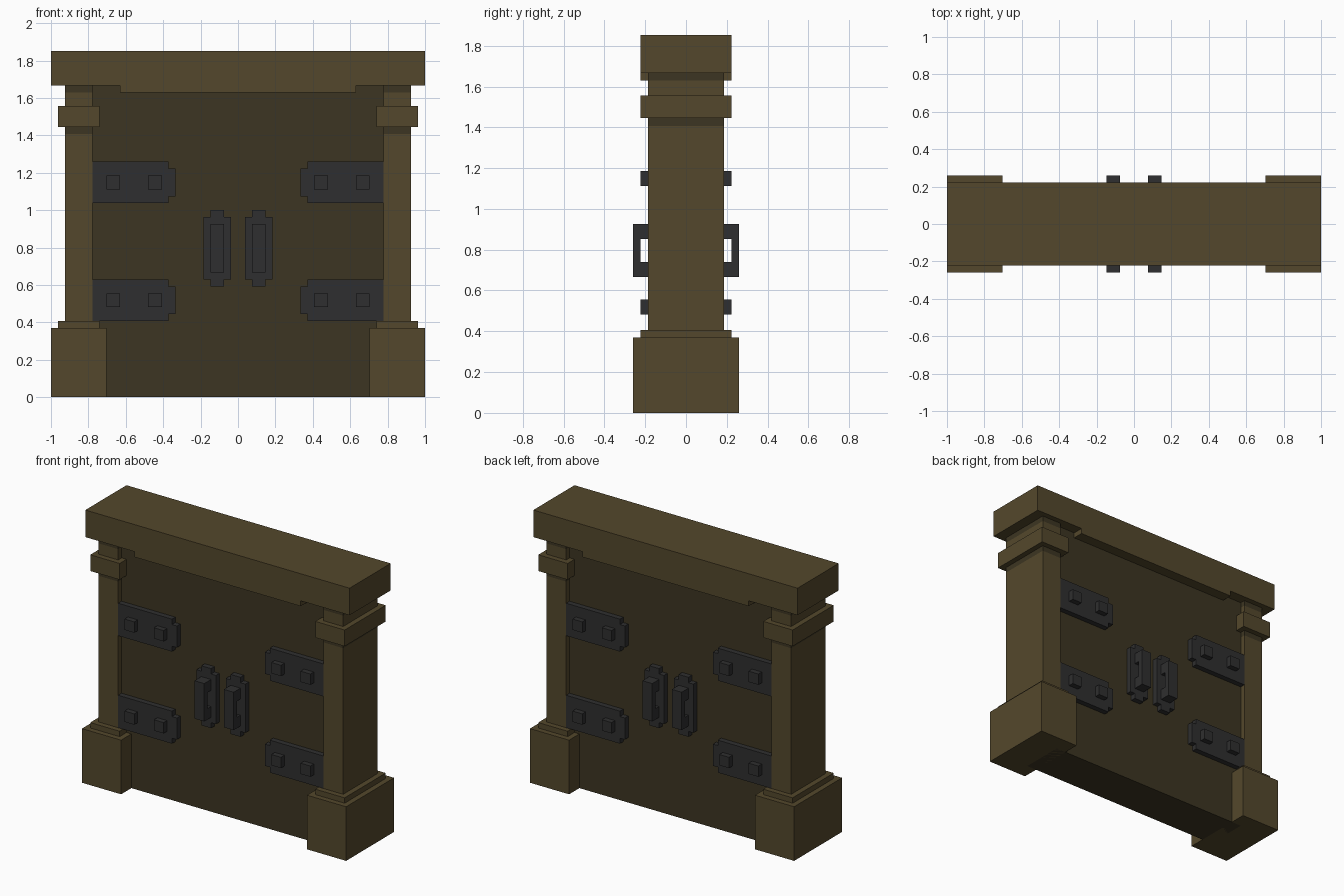
import bpy, bmesh

U = 2 / 54  # one grid step of the blocky design

old = bpy.data.objects.get("Cube")
if old:
    bpy.data.objects.remove(old, do_unlink=True)


def material(name, rgb):
    m = bpy.data.materials.new(name)
    m.use_nodes = True
    m.diffuse_color = (*rgb, 1)
    m.node_tree.nodes["Principled BSDF"].inputs["Base Color"].default_value = (*rgb, 1)
    return m


wood = material("brown wood", (0.088, 0.064, 0.025))
dark = material("dark wood", (0.046, 0.036, 0.016))
iron = material("dark iron", (0.028, 0.028, 0.029))


def prism(name, profile, y0, y1, mat, cuts=(), is_dark=None):
    """Extrude an x-z outline along y; optionally slice it and darken bands."""
    bm = bmesh.new()
    face = bm.faces.new([bm.verts.new((x, y0, z)) for x, z in profile])
    ext = bmesh.ops.extrude_face_region(bm, geom=[face])["geom"]
    bmesh.ops.translate(bm, vec=(0, y1 - y0, 0),
                        verts=[v for v in ext if isinstance(v, bmesh.types.BMVert)])
    for z in cuts:
        bmesh.ops.bisect_plane(bm, geom=bm.verts[:] + bm.edges[:] + bm.faces[:],
                               plane_co=(0, 0, z), plane_no=(0, 0, 1))
    bmesh.ops.recalc_face_normals(bm, faces=bm.faces)
    for f in bm.faces:
        if is_dark and is_dark(f.calc_center_median().z):
            f.material_index = 1
    bmesh.ops.scale(bm, vec=(U, U, U), verts=bm.verts)
    me = bpy.data.meshes.new(name)
    bm.to_mesh(me)
    bm.free()
    me.materials.append(mat)
    me.materials.append(dark)
    ob = bpy.data.objects.new(name, me)
    bpy.context.collection.objects.link(ob)
    return ob


def box(name, x0, x1, y0, y1, z0, z1, mat, **kw):
    return prism(name, [(x0, z0), (x1, z0), (x1, z1), (x0, z1)], y0, y1, mat, **kw)


def mirrored(ob, front_back=False):
    """Repeat a part on the other side, and on the back if asked."""
    mod = ob.modifiers.new("Mirror", "MIRROR")
    mod.use_axis = (True, front_back, False)
    mod.use_mirror_merge = False


# Door panel and notched lintel
box("door_panel", -21, 21, -4, 4, 0, 45, dark)
prism("lintel", [(-27, 45), (-17, 45), (-17, 44), (17, 44), (17, 45),
                 (27, 45), (27, 50), (-27, 50)], -6, 6, wood)

# Pillars, darker just below each overhang
mirrored(box("pillar", 21, 25, -5, 5, 11, 45, wood, cuts=(38, 39, 44),
             is_dark=lambda z: 38 < z < 39 or z > 44))
mirrored(box("pillar_base", 19, 27, -7, 7, 0, 10, wood))
mirrored(box("pillar_collar", 20, 26, -6, 6, 10, 11, wood))
mirrored(box("pillar_capital", 20, 26, -6, 6, 39, 42, wood))

# Hinges with stepped ends and square studs
for label, z in (("lower", 11), ("upper", 28)):
    outline = [(21, z), (21, z + 6), (10, z + 6), (10, z + 5),
               (9, z + 5), (9, z + 1), (10, z + 1), (10, z)]
    mirrored(prism(label + "_hinge", outline, -5, -4, iron), True)
    for side, x in (("inner", 11), ("outer", 17)):
        mirrored(box(f"{label}_{side}_stud", x, x + 2, -6, -5, z + 2, z + 4, iron), True)

# Door handles: stepped back plate and a squared C-shaped grip
mirrored(prism("handle_plate", [(1, 17), (2, 17), (2, 16), (4, 16), (4, 17), (5, 17),
                                (5, 26), (4, 26), (4, 27), (2, 27), (2, 26), (1, 26)],
               -5, -4, iron), True)
mirrored(box("handle_grip", 2, 4, -7, -6, 18, 25, iron), True)
for label, z in (("lower", 18), ("upper", 23)):
    mirrored(box(f"handle_{label}_arm", 2, 4, -6, -5, z, z + 2, iron), True)
